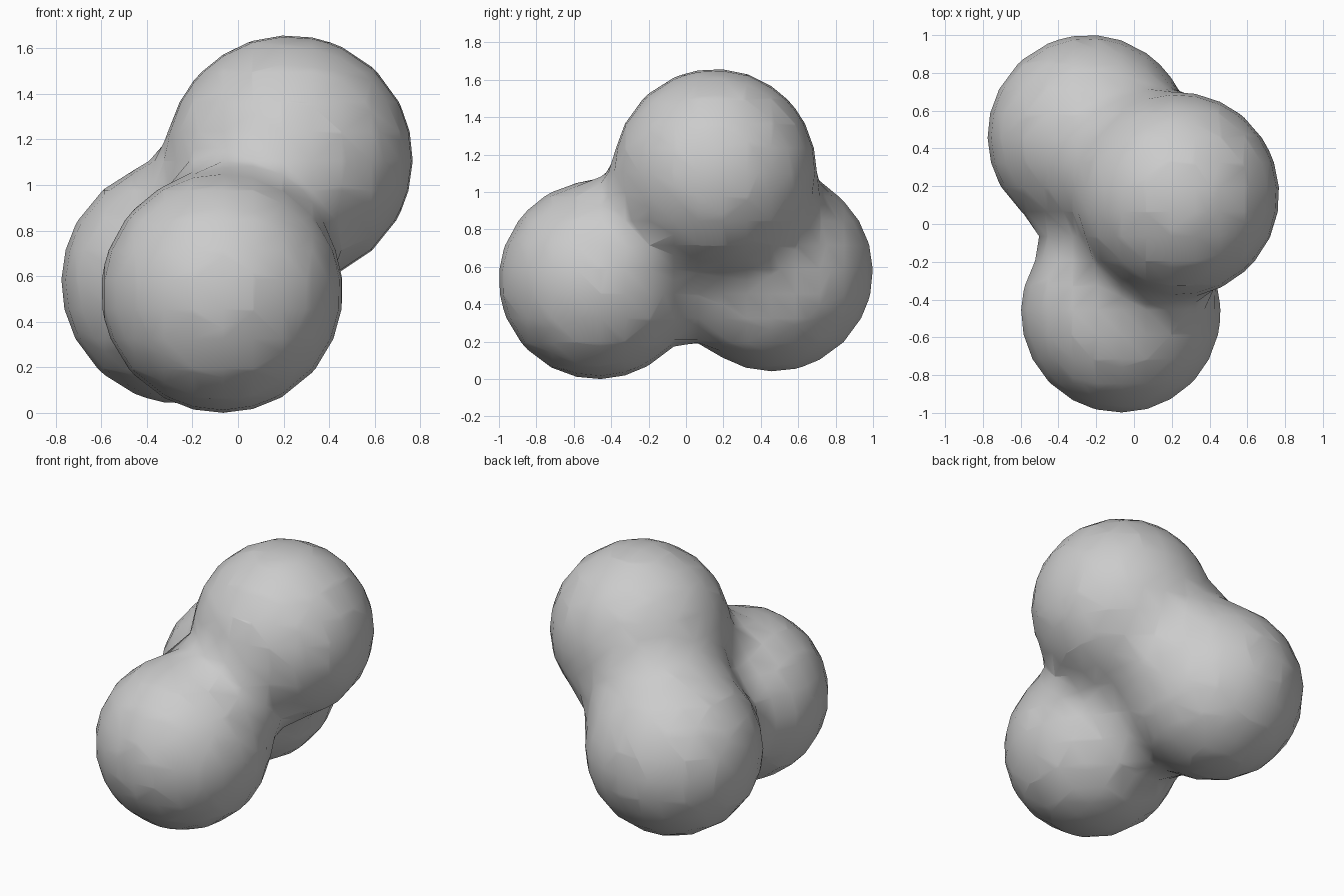
import bpy

if "Cube" in bpy.data.objects:
    bpy.data.objects.remove(bpy.data.objects["Cube"])

# Three blobs that melt together: centre and visible radius
BALLS = [
    ((-0.07, -0.47, 0.53), 0.53),   # front
    ((0.225, 0.155, 1.115), 0.543),  # top
    ((-0.24, 0.465, 0.575), 0.535),  # back left
]
LEVEL = 0.155                        # lower level = softer falloff ratio

meta = bpy.data.metaballs.new("blob_field")
meta.resolution = 0.13
meta.render_resolution = 0.13
meta.threshold = 2.0 * LEVEL
field = bpy.data.objects.new("blob_field", meta)
bpy.context.collection.objects.link(field)

for centre, radius in BALLS:
    e = meta.elements.new(type='BALL')
    e.co = centre
    e.stiffness = 2.0
    # influence radius that puts the surface at the visible radius
    e.radius = radius / (1 - LEVEL ** (1 / 3)) ** 0.5

# Freeze the blended surface as a mesh
bpy.context.view_layer.update()
deps = bpy.context.evaluated_depsgraph_get()
mesh = bpy.data.meshes.new_from_object(field.evaluated_get(deps))
mesh.name = "blended_balls"
blob = bpy.data.objects.new("blended_balls", mesh)
bpy.context.collection.objects.link(blob)
bpy.data.objects.remove(field)

# Smooth shading
for p in mesh.polygons:
    p.use_smooth = True
